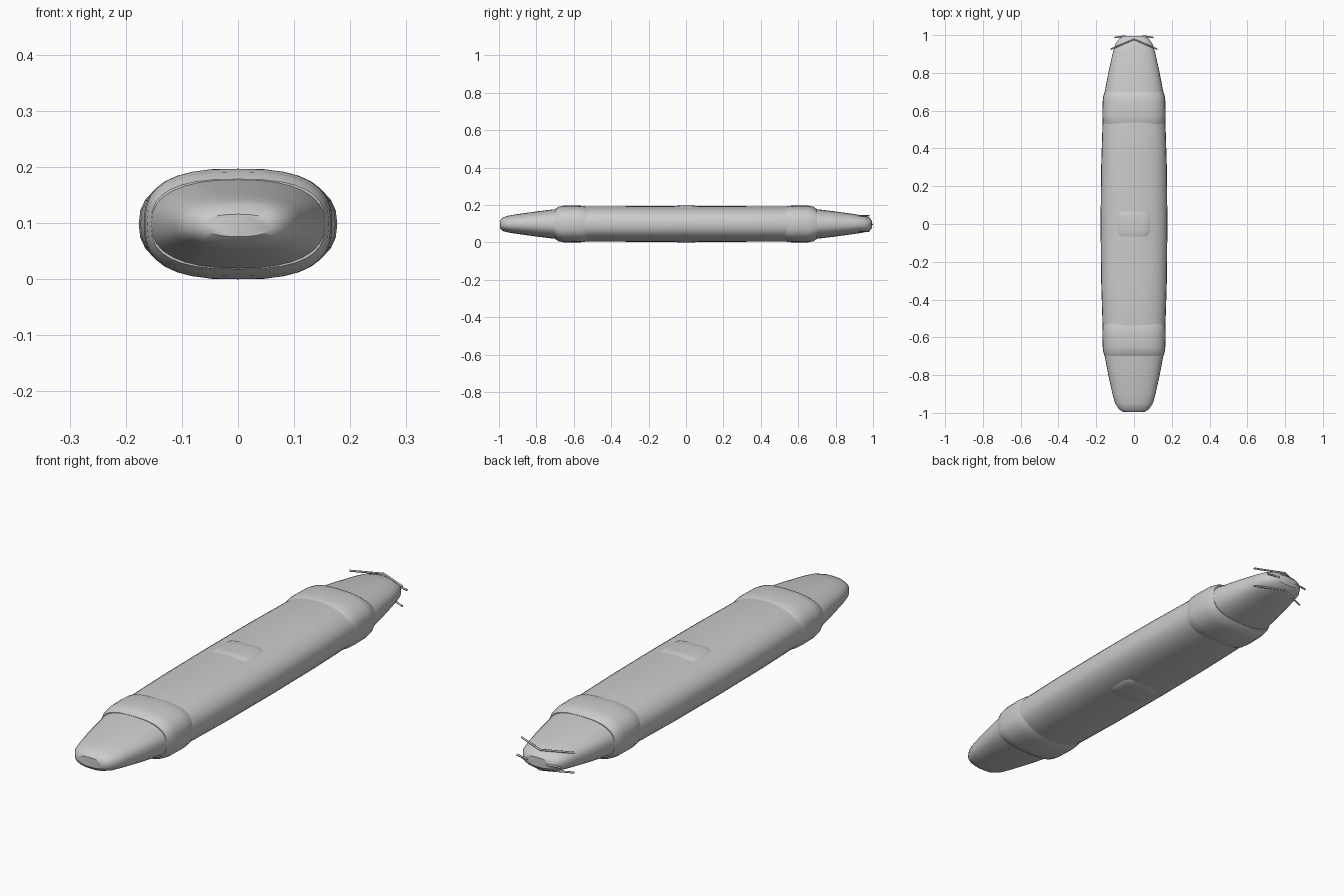
import bpy, bmesh, math
from mathutils import Vector

if "Cube" in bpy.data.objects:
    bpy.data.objects.remove(bpy.data.objects["Cube"])

CZ = 0.0985


def loft(name, stations, n, sides=32):
    """Superelliptic sections (y, half width, half height, centre z) joined along y."""
    bm = bmesh.new()
    rings = []
    for y, a, b, z in stations:
        ring = []
        for i in range(sides):
            t = 2 * math.pi * i / sides
            c, s = math.cos(t), math.sin(t)
            x = math.copysign(abs(c) ** (2 / n), c) * a
            h = math.copysign(abs(s) ** (2 / n), s) * b
            ring.append(bm.verts.new((x, y, z + h)))
        rings.append(ring)
    for r, q in zip(rings, rings[1:]):
        for i in range(sides):
            j = (i + 1) % sides
            bm.faces.new((r[i], r[j], q[j], q[i]))
    bm.faces.new(rings[0])
    bm.faces.new(rings[-1])
    bmesh.ops.recalc_face_normals(bm, faces=bm.faces)
    me = bpy.data.meshes.new(name)
    bm.to_mesh(me)
    bm.free()
    ob = bpy.data.objects.new(name, me)
    bpy.context.collection.objects.link(ob)
    bpy.context.view_layer.objects.active = ob
    ob.select_set(True)
    bpy.ops.object.shade_smooth_by_angle(angle=math.radians(40))
    ob.select_set(False)
    return ob


def rod(name, points, radius=0.004):
    """Thin bent wire."""
    cu = bpy.data.curves.new(name, 'CURVE')
    cu.dimensions = '3D'
    cu.bevel_depth = radius
    cu.bevel_resolution = 1
    cu.use_fill_caps = True
    sp = cu.splines.new('POLY')
    sp.points.add(len(points) - 1)
    for p, co in zip(sp.points, points):
        p.co = (*co, 1)
    ob = bpy.data.objects.new(name, cu)
    bpy.context.collection.objects.link(ob)


# Long tapered body, mirrored front to back
half = [(0.0, .177, .095, CZ), (.3, .174, .095, CZ), (.55, .166, .094, CZ),
        (.70, .155, .079, CZ), (.80, .136, .067, CZ), (.90, .114, .053, CZ),
        (.95, .100, .045, .098), (.98, .080, .036, .097), (.995, .058, .020, .096)]
front = [(-y, a, b, z) for y, a, b, z in reversed(half[1:])]
loft("body", front + half, 2.4)

# Raised bands near both ends
band = [(.525, .160, .089, CZ), (.545, .166, .0965, CZ), (.575, .168, .0985, CZ),
        (.65, .166, .0985, CZ), (.68, .162, .093, CZ), (.70, .155, .080, CZ)]
loft("back_band", band, 2.7)
loft("front_band", [(-y, a, b, z) for y, a, b, z in band], 2.7)

# Small pad showing at the middle, above and below
loft("centre_pad", [(-.08, .085, .090, CZ), (-.06, .104, .097, CZ), (-.03, .11, .0985, CZ),
                    (.03, .11, .0985, CZ), (.06, .104, .097, CZ), (.08, .085, .090, CZ)], 4)

# Bent whisker rods wrapping the back tip
for name, z in (("upper_whisker", .142), ("lower_whisker", .058)):
    rod(name, [(-.124, .925, z), (0, .978, z), (.124, .925, z)])

# Short side whiskers
for name, s in (("left_whisker", -1), ("right_whisker", 1)):
    rod(name, [(s * .103, .987, .097), (s * .045, .996, .097)])
